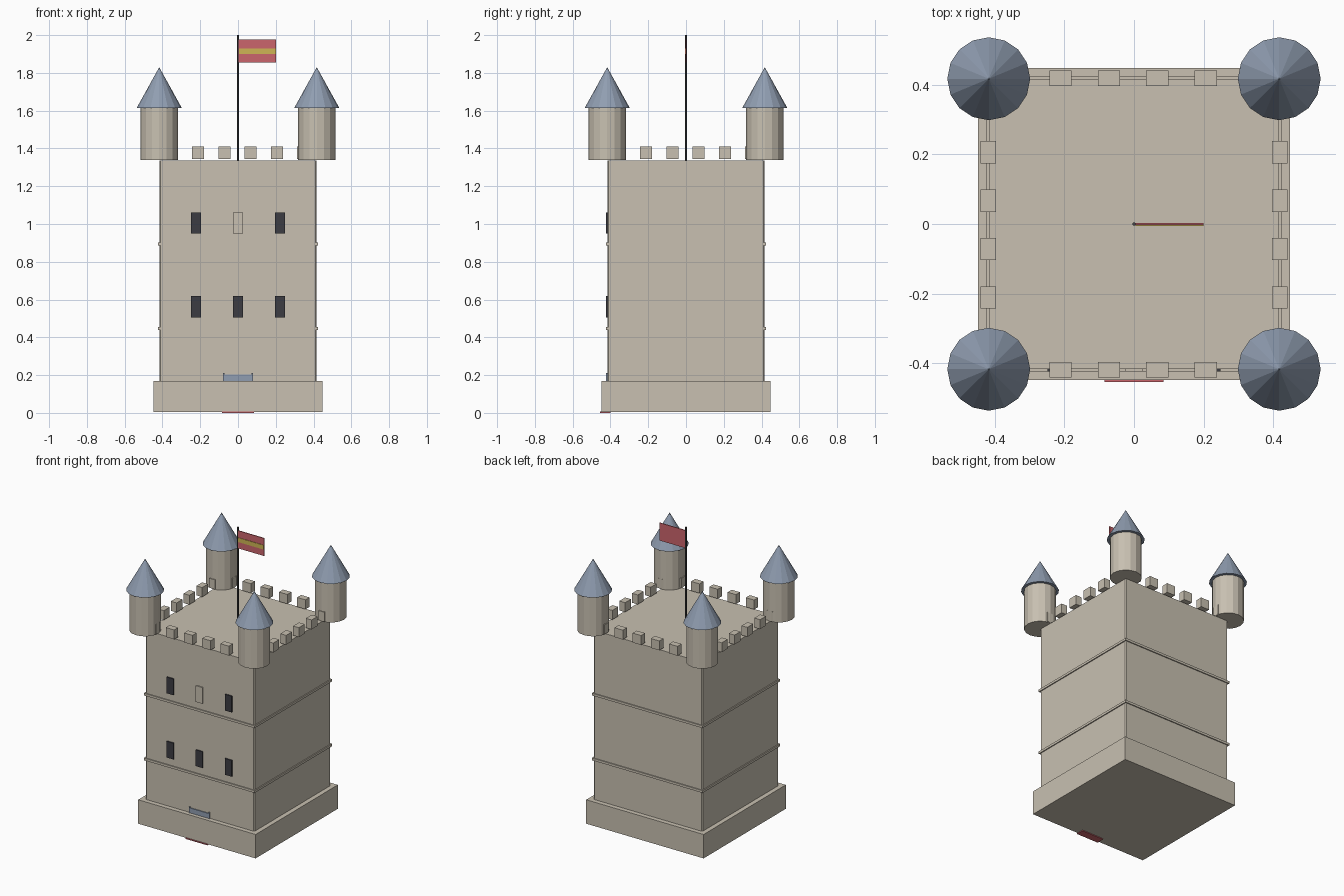
import bpy
import bmesh

cube = bpy.data.objects.get("Cube")
if cube:
    bpy.data.objects.remove(cube, do_unlink=True)


def make_material(name, rgb):
    mat = bpy.data.materials.new(name)
    mat.use_nodes = True
    mat.diffuse_color = (*rgb, 1)
    mat.node_tree.nodes["Principled BSDF"].inputs["Base Color"].default_value = (*rgb, 1)
    return mat


stone = make_material("stone", (0.58, 0.53, 0.44))
slate = make_material("blue_slate", (0.28, 0.34, 0.44))
dark = make_material("dark_glass", (0.045, 0.045, 0.055))
iron = make_material("dark_iron", (0.06, 0.06, 0.06))
red = make_material("flag_red", (0.60, 0.13, 0.15))
yellow = make_material("flag_yellow", (0.62, 0.46, 0.09))


def finish(name, bm, mat):
    mesh = bpy.data.meshes.new(name)
    bm.to_mesh(mesh)
    bm.free()
    mesh.materials.append(mat)
    obj = bpy.data.objects.new(name, mesh)
    bpy.context.collection.objects.link(obj)
    return obj


def box(name, x, y, z, mat):
    """Box from (low, high) ranges on each axis."""
    bm = bmesh.new()
    bmesh.ops.create_cube(bm, size=1)
    for v in bm.verts:
        v.co = [r[0] if c < 0 else r[1] for c, r in zip(v.co, (x, y, z))]
    return finish(name, bm, mat)


def cone(name, x, y, z, r1, r2, sides, mat):
    """Cylinder or cone between two heights."""
    bm = bmesh.new()
    bmesh.ops.create_cone(bm, cap_ends=True, segments=sides, radius1=r1,
                          radius2=r2, depth=z[1] - z[0])
    bmesh.ops.translate(bm, verts=bm.verts, vec=(x, y, (z[0] + z[1]) / 2))
    return finish(name, bm, mat)


def span(half, centre=0):
    return (centre - half, centre + half)


# Plinth, keep and string courses
box("plinth", span(0.448), span(0.448), (0.005, 0.17), stone)
half = 0.416
keep = box("keep", span(half), span(half), (0.005, 1.337), stone)
bm = bmesh.new()
bm.from_mesh(keep.data)
corners = [e for e in bm.edges if abs(e.verts[0].co.z - e.verts[1].co.z) > 1]
bmesh.ops.bevel(bm, geom=corners, offset=0.007, segments=1, affect='EDGES')
bm.to_mesh(keep.data)
bm.free()
for z in (0.448, 0.895):
    box("string_course", span(0.423), span(0.423), span(0.008, z), stone)

# Corner turrets with conical roofs
corner = 0.417
for sx in (-1, 1):
    for sy in (-1, 1):
        x, y = sx * corner, sy * corner
        cone("turret", x, y, (1.34, 1.62), 0.1, 0.1, 16, stone)
        cone("turret_roof", x, y, (1.615, 1.83), 0.119, 0, 16, slate)

# Battlements on all four sides
for i in range(6):
    along = span(0.032, -0.35 + 0.139 * i)
    for side in (-1, 1):
        across = span(0.022, side * 0.418)
        box("merlon", along, across, (1.345, 1.41), stone)
        box("merlon", across, along, (1.345, 1.41), stone)

# Front windows, with the upper middle one walled up
front = (-0.424, -0.414)
for z in (0.506, 0.949):
    for x in (-0.222, 0, 0.222):
        blocked = x == 0 and z > 0.9
        box("blind_window" if blocked else "window", span(0.026, x), front,
            (z, z + 0.112), stone if blocked else dark)

# Door top with jambs, and threshold
box("door", span(0.072), (-0.422, -0.414), (0.01, 0.204), slate)
for s in (-1, 1):
    box("door_jamb", span(0.004, s * 0.075), (-0.424, -0.414), (0.01, 0.212), slate)
box("threshold", span(0.084), (-0.454, -0.4), (0, 0.007), red)

# Flagpole and striped flag
cone("flagpole", 0, 0, (1.335, 2.0), 0.005, 0.005, 8, iron)
box("flag", (0, 0.2), span(0.003), (1.855, 1.977), red)
box("flag_stripe", (0.005, 0.2), (-0.006, -0.002), (1.9, 1.93), yellow)
